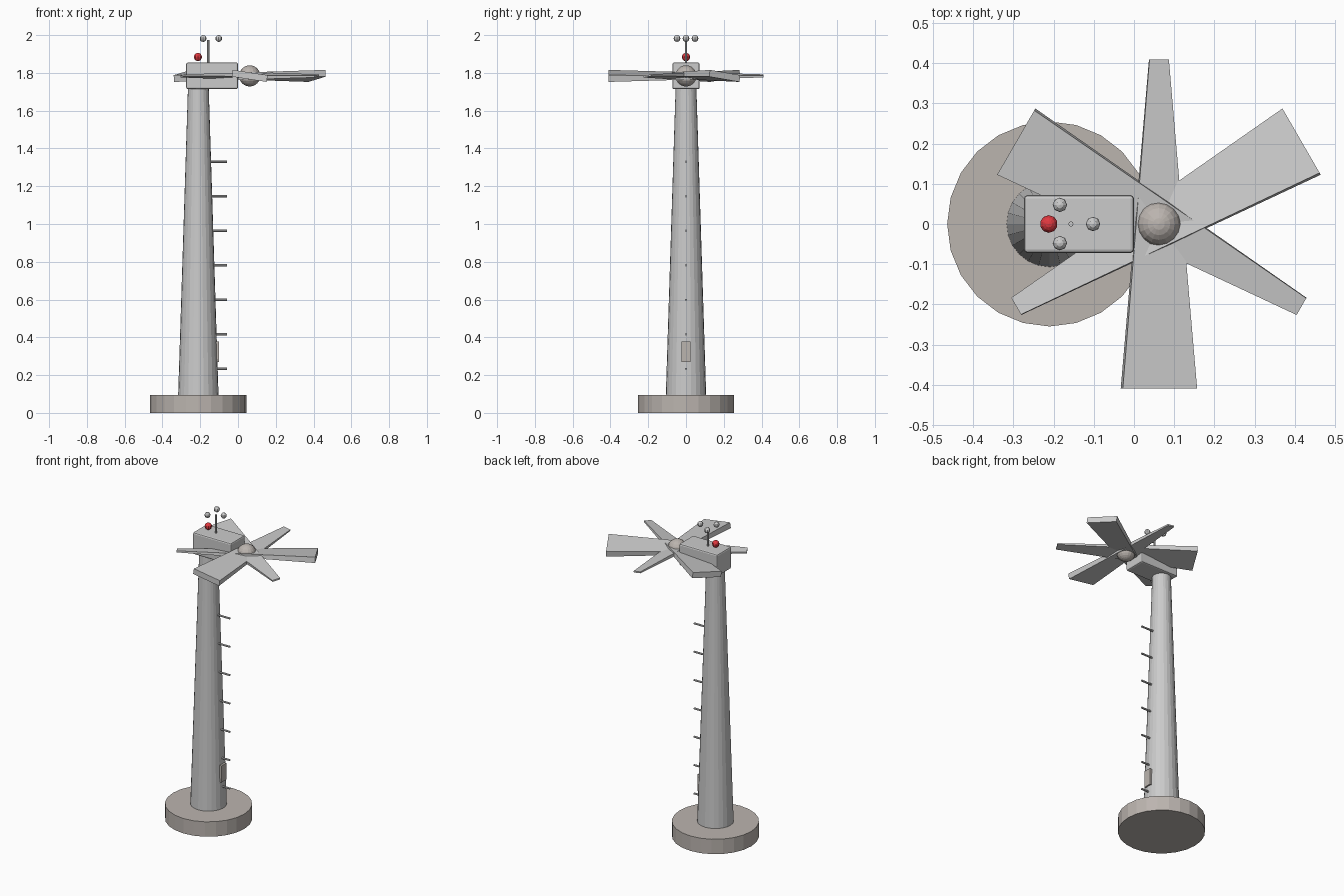
import bpy, bmesh
from math import radians, cos, sin, pi
from mathutils import Matrix, Vector

if "Cube" in bpy.data.objects:
    bpy.data.objects.remove(bpy.data.objects["Cube"])

AX = -0.21                       # tower axis
HUB = Vector((0.062, 0, 1.784))  # rotor centre


def material(name, rgb):
    m = bpy.data.materials.new(name)
    m.diffuse_color = (*rgb, 1)
    m.use_nodes = True
    m.node_tree.nodes["Principled BSDF"].inputs["Base Color"].default_value = m.diffuse_color
    return m


RED = material("red", (0.75, 0.04, 0.05))
CONCRETE = material("warm_grey", (0.5, 0.46, 0.43))


def finish(name, bm, mat=None):
    bmesh.ops.recalc_face_normals(bm, faces=bm.faces)
    me = bpy.data.meshes.new(name)
    bm.to_mesh(me)
    bm.free()
    ob = bpy.data.objects.new(name, me)
    bpy.context.collection.objects.link(ob)
    if mat:
        me.materials.append(mat)
    return ob


def tube(name, p, q, r1, r2, sides, mat=None):
    """Tapered cylinder from p to q."""
    p, q = Vector(p), Vector(q)
    d = q - p
    bm = bmesh.new()
    bmesh.ops.create_cone(bm, cap_ends=True, segments=sides, radius1=r1, radius2=r2,
                          depth=d.length,
                          matrix=Matrix.Translation((p + q) / 2) @ d.to_track_quat('Z', 'Y').to_matrix().to_4x4())
    return finish(name, bm, mat)


def box(name, lo, hi, bevel=0, mat=None):
    lo, hi = Vector(lo), Vector(hi)
    bm = bmesh.new()
    bmesh.ops.create_cube(bm, size=1, matrix=Matrix.Translation((lo + hi) / 2) @ Matrix.Diagonal((*(hi - lo), 1)))
    if bevel:
        bmesh.ops.bevel(bm, geom=bm.edges[:], offset=bevel, segments=2, profile=0.5, affect='EDGES')
    return finish(name, bm, mat)


def ball(name, c, r, u, v, mat=None):
    bm = bmesh.new()
    bmesh.ops.create_uvsphere(bm, u_segments=u, v_segments=v, radius=r, matrix=Matrix.Translation(c))
    return finish(name, bm, mat)


# Base, tower and nacelle
tube("base", (AX, 0, 0), (AX, 0, 0.096), 0.255, 0.255, 24, CONCRETE)
tube("tower", (AX, 0, 0.09), (AX, 0, 1.72), 0.107, 0.055, 24)
box("nacelle", (-0.274, -0.072, 1.714), (0, 0.072, 1.855), 0.009)

# Rotor: hub and three blades, each a bar through the hub tapering to its far end
ball("hub", HUB, 0.056, 16, 12, CONCRETE)
for i, ang in enumerate((30, 150, 270)):
    bm = bmesh.new()
    bmesh.ops.create_cube(bm, size=1)
    for v in bm.verts:
        k = 1 if v.co.x > 0 else 0.26
        v.co = Vector((v.co.x * 0.82, v.co.y * 0.187 * k, v.co.z * 0.036 * k))
    bm.transform(Matrix.Translation(HUB) @ Matrix.Rotation(radians(ang), 4, 'Z')
                 @ Matrix.Rotation(radians(-8.6), 4, 'X'))
    finish(f"blade_{i + 1}", bm)

# Ladder rungs and access door
for i in range(7):
    z = 0.233 + i * 0.1828
    tube(f"rung_{i + 1}", (-0.15, 0, z), (-0.058, 0, z), 0.006, 0.006, 8)
box("door", (-0.118, -0.025, 0.27), (-0.1, 0.025, 0.377), 0, CONCRETE)

# Warning light
ball("warning_light", (-0.212, 0, 1.884), 0.022, 10, 8, RED)

# Wind gauge: mast and three cups
tube("gauge_mast", (-0.157, 0, 1.85), (-0.157, 0, 1.973), 0.0065, 0.0065, 8)
for i in range(3):
    a = i * 2 * pi / 3
    ball(f"gauge_cup_{i + 1}", (-0.157 + 0.055 * cos(a), 0.055 * sin(a), 1.982), 0.018, 8, 6)
